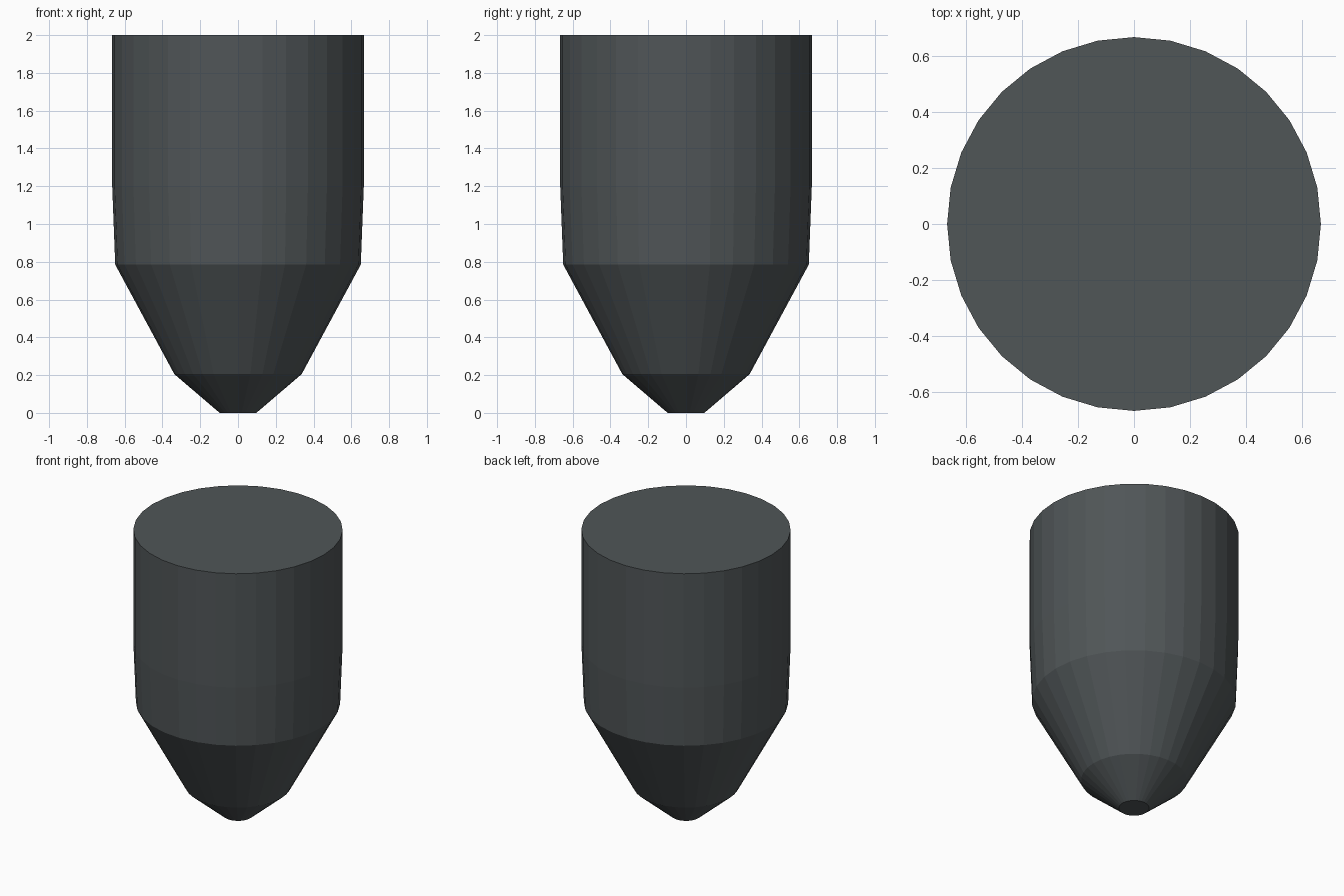
import bpy, bmesh, math

if "Cube" in bpy.data.objects:
    bpy.data.objects.remove(bpy.data.objects["Cube"])

SIDES = 32
# (radius, height) from tip to flat top
PROFILE = [(0.097, 0.0), (0.337, 0.205), (0.65, 0.785), (0.666, 1.2), (0.666, 2.0)]


def ring(bm, radius, z):
    return [bm.verts.new((radius * math.cos(2 * math.pi * i / SIDES),
                          radius * math.sin(2 * math.pi * i / SIDES), z))
            for i in range(SIDES)]


# Tapered body: stacked rings joined by flat bands
bm = bmesh.new()
rings = [ring(bm, r, z) for r, z in PROFILE]
for low, high in zip(rings, rings[1:]):
    for i in range(SIDES):
        j = (i + 1) % SIDES
        bm.faces.new((low[i], low[j], high[j], high[i]))

# Flat tip and top caps
bm.faces.new(rings[0][::-1])
bm.faces.new(rings[-1])

mesh = bpy.data.meshes.new("tapered_body")
bm.to_mesh(mesh)
bm.free()
body = bpy.data.objects.new("tapered_body", mesh)
bpy.context.collection.objects.link(body)

# Dark slate colour
mat = bpy.data.materials.new("dark_slate")
mat.diffuse_color = (0.08, 0.092, 0.096, 1)
mat.use_nodes = True
mat.node_tree.nodes["Principled BSDF"].inputs["Base Color"].default_value = mat.diffuse_color
mesh.materials.append(mat)
